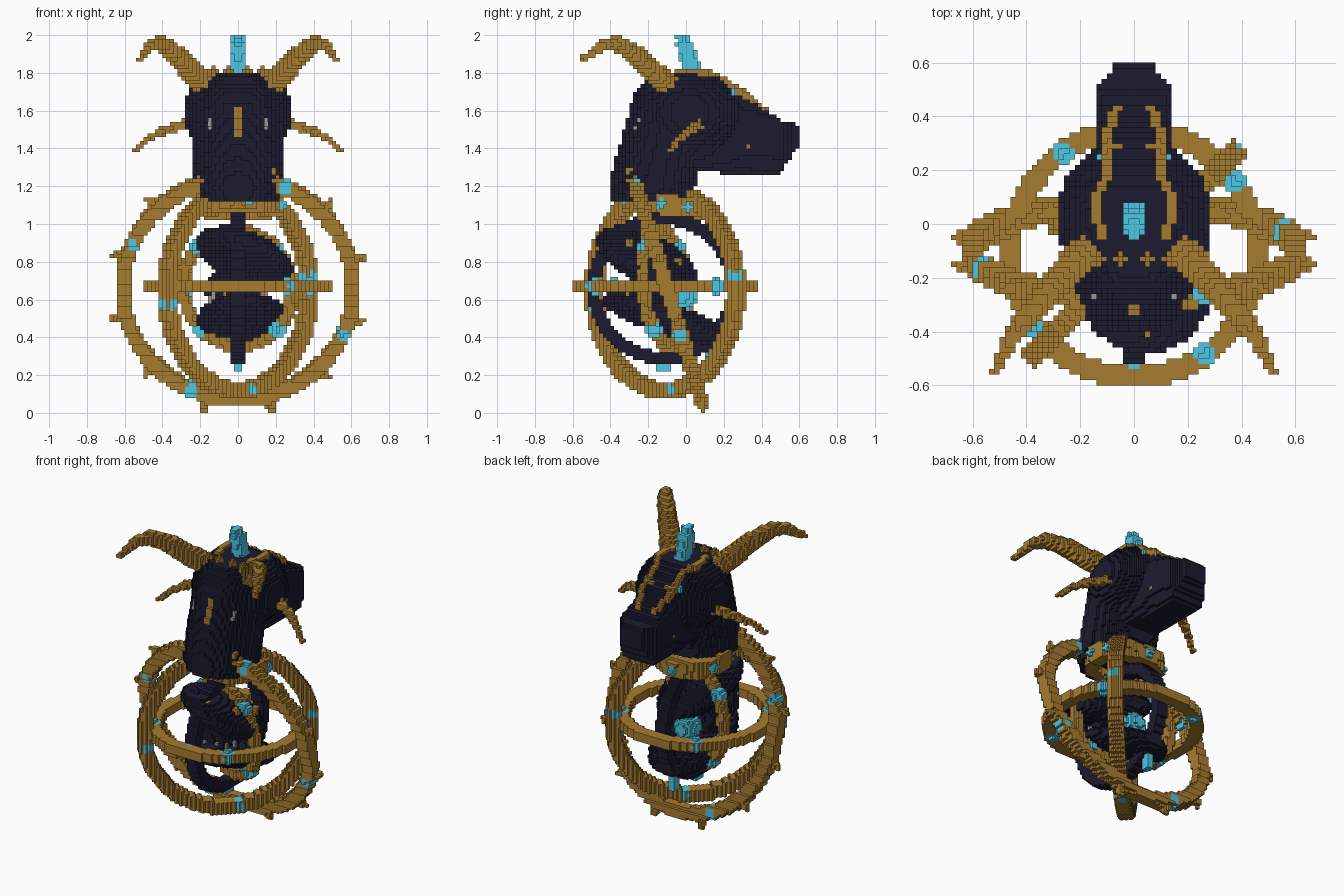
import bpy, math
from mathutils import Vector

if "Cube" in bpy.data.objects:
    bpy.data.objects.remove(bpy.data.objects["Cube"])

S = 0.02            # block size
owner = {}          # block -> part name
CORE = Vector((0, -0.11, 0.66))


def material(name, rgb):
    m = bpy.data.materials.new(name)
    m.use_nodes = True
    m.diffuse_color = (*rgb, 1)
    m.node_tree.nodes["Principled BSDF"].inputs["Base Color"].default_value = (*rgb, 1)
    return m


NAVY = material("dark navy", (0.011, 0.011, 0.029))
GOLD = material("old gold", (0.38, 0.2, 0.03))
CYAN = material("cyan crystal", (0.07, 0.57, 0.78))
GREY = material("pale grey", (0.32, 0.32, 0.30))


def cell(p):
    return tuple(math.floor(c / S) for c in p)


def fill(part, lo, hi, test, replace=False):
    """Claim every block in the box lo-hi whose centre passes the test."""
    a, b = cell(lo), cell(hi)
    for i in range(a[0], b[0] + 1):
        for j in range(a[1], b[1] + 1):
            for k in range(max(a[2], 0), min(b[2], 99) + 1):
                if (replace or (i, j, k) not in owner) and test((i + .5) * S, (j + .5) * S, (k + .5) * S):
                    owner[i, j, k] = part


def ball(part, c, r, replace=False):
    c = Vector(c)
    e = Vector((r, r, r))
    fill(part, c - e, c + e, lambda x, y, z: (Vector((x, y, z)) - c).length <= r, replace)


def sweep(part, path):
    """Mirrored pair of tapered tubes through points given as (x, y, z, radius)."""
    for sx in (1, -1):
        for p, q in zip(path, path[1:]):
            for n in range(13):
                v = Vector(p).lerp(Vector(q), n / 12)
                ball(part, (sx * v[0], v[1], v[2]), v[3])


def blob(part, c, r, lean=0, roll=0):
    def test(x, y, z):
        dx, dy = x - c[0], y - c[1]
        dz = z - c[2] + lean * dy + roll * dx
        return sum((d / s) ** 2 for d, s in zip((dx, dy, dz), r)) <= 1
    fill(part, [a - 2 * max(r) for a in c], [a + 2 * max(r) for a in c], test)


def ring(part, c, normal, radius, wide, deep):
    """Square-section ring; wide is radial, deep is along the axis."""
    c, n = Vector(c), Vector(normal).normalized()
    e = Vector((1, 1, 1)) * (radius + wide)

    def test(x, y, z):
        d = Vector((x, y, z)) - c
        h = d.dot(n)
        return abs(h) <= deep and abs((d - h * n).length - radius) <= wide
    fill(part, c - e, c + e, test)


def on_ring(c, normal, radius, degrees):
    n = Vector(normal).normalized()
    u = Vector((0, 0, 1)).cross(n)
    u = u.normalized() if u.length > .2 else Vector((1, 0, 0))
    v = n.cross(u)
    a = math.radians(degrees)
    return Vector(c) + radius * (math.cos(a) * u + math.sin(a) * v)


def inlay(part, x, zs):
    """Recolour the foremost head block at x for each height."""
    for z in zs:
        i, _, k = cell((x, 0, z))
        j = min((j for j in range(-30, 30) if owner.get((i, j, k)) == "head"), default=0)
        owner[i, j, k] = part


def drape(part, x, y):
    """Recolour the topmost head block and raise one block over it."""
    i, j, _ = cell((x, y, 0))
    k = max((k for k in range(50, 99) if owner.get((i, j, k)) == "head"), default=75)
    owner[i, j, k] = part
    owner.setdefault((i, j, k + 1), part)


def steps(a, b):
    return [a + S * n for n in range(round((b - a) / S) + 1)]


# Head: skull, neck and snout trimmed by one side outline
OUTLINE = [(-.41, 1.13), (-.41, 1.3), (-.36, 1.44), (-.31, 1.55), (-.28, 1.68), (-.2, 1.79), (0, 1.81),
           (.13, 1.8), (.3, 1.7), (.42, 1.6), (.51, 1.55), (.58, 1.54), (.61, 1.5), (.6, 1.42),
           (.55, 1.34), (.48, 1.25), (.3, 1.26), (.06, 1.28), (.04, 1.12)]


def in_outline(y, z):
    hit = False
    for (a, b), (c, d) in zip(OUTLINE, OUTLINE[1:] + OUTLINE[:1]):
        if (b > z) != (d > z) and y < a + (z - b) * (c - a) / (d - b):
            hit = not hit
    return hit


def head(x, y, z):
    if not in_outline(y, z):
        return False
    skull = (x / .29) ** 2 + ((y - .02) / .3) ** 2 + ((z - 1.59) / .25) ** 2 <= 1
    t = min(max((z - 1.2) / .4, 0), 1)
    neck = x * x + (y + .175 - .105 * t) ** 2 + (z - 1.2 - .4 * t) ** 2 <= .235 ** 2
    w = .135 + max(0, .3 - y) * .15 - max(0, y - .52) * .9
    snout = y > -.05 and abs(x / w) ** 4 + abs((z - 1.55 + .2 * y) / (.28 - .13 * y)) ** 2.8 <= 1
    return skull or neck or snout


fill("head", (-.3, -.42, 1.1), (.3, .62, 1.84), head)

# Face inlays: brow strip and eyes
for x in (-.01, .01):
    inlay("brow_strip", x, steps(1.47, 1.61))
for x in (-.15, .15):
    inlay("eyes", x, steps(1.51, 1.55))

# Gold ridges along the top of the snout, with a cross bar and gems
for s in (1, -1):
    for y in steps(-.05, .43):
        edge = .138 - max(0, y - .1) * .15 + .01 * math.sin(y * 25)
        drape("snout_ridges", s * edge, y)
        drape("snout_ridges", s * (edge - S), y)
    for x in steps(.05, .07):
        drape("snout_ridges", s * x, .29)
    drape("snout_gems", s * .13, .25)
    ball("snout_studs", (s * .13, .33, 1.41), .018, True)

# Horns, cheek tusks and crown points
sweep("horns", [(.16, -.08, 1.72, .065), (.25, -.18, 1.81, .062), (.33, -.27, 1.9, .053),
                (.41, -.36, 1.955, .043), (.47, -.45, 1.94, .031), (.52, -.55, 1.87, .018)])
sweep("cheek_tusks", [(.26, .07, 1.53, .03), (.38, .02, 1.5, .024),
                      (.48, -.04, 1.45, .018), (.55, -.08, 1.39, .014)])
for x in (.05, .13):
    sweep("crown_points", [(x, -.13, 1.76, .025), (x, -.13, 1.82, .02)])

# Crystal on top of the head, stepped at its tip
fill("crown_crystal", (-.06, -.08, 1.78), (.06, .1, 1.999),
     lambda x, y, z: (x / .045) ** 2 + ((y - .03 + (z - 1.82) * .28) / .05) ** 2 <= (1 if z < 1.96 else .5))

# Cage rings: (name, centre, normal, radius, radial half, axial half), then gem angle and spacing
TILT = (0, .95, .29)
RINGS = [(("great_ring", (0, -.1, .66), TILT, .61, .04, .04), 24, 90),
         (("level_ring", (0, -.11, .67), (0, 0, 1), .46, .04, .03), 35, 90),
         (("diagonal_ring", (0, -.11, .65), (1, -1, 0), .53, .04, .038), 8, 90),
         (("inner_ring", CORE, (.4, 1, .12), .31, .03, .03), 45, 90),
         (("collar_ring", (0, -.09, 1.1), (0, .12, 1), .2, .04, .055), 25, 65)]
for spec, start, gap in RINGS:
    ring(*spec)

# Spikes, feet and gems set around the cage
name, c, n, r, wide, deep = RINGS[0][0]
for k in range(12):
    a = 16 + 30 * k
    for reach in (.04, .065):
        ball("ring_spikes", on_ring(c, n, r + reach, a), .024)
sweep("feet", [(.17, .08, .06, .03), (.18, .09, .01, .016)])
for (name, c, n, r, wide, deep), start, gap in RINGS:
    for a in range(start, start + 360, gap):
        if name == "collar_ring":
            ball("ring_gems", on_ring(c, n, r + wide, a), .026, True)
        else:
            ball("ring_gems", on_ring(c, n, r, a), .045, True)

# Dark hoop standing in the cage, with its pendant crystal
ring("dark_hoop", (0, -.12, .66), (1, 0, 0), .37, .035, .04)
fill("pendant_crystal", (-.02, .1, .25), (.019, .15, .32), lambda x, y, z: True, True)
fill("pendant_crystal", (-.02, -.14, .23), (.019, -.1, .26), lambda x, y, z: True, True)
ball("pendant_crystal", (0, -.51, .67), .03, True)

# Dark jaws and throat around a glowing core, teeth between
blob("upper_jaw", (.04, -.21, .82), (.26, .27, .12), lean=.35, roll=.3)
blob("lower_jaw", (.02, -.11, .5), (.24, .34, .09), lean=.3, roll=-.05)
ball("glowing_core", (0, -.02, .62), .08)
blob("throat", (-.02, -.2, .66), (.17, .12, .1))
for k in range(1, 8):
    a = math.radians(180 + 22.5 * k)
    p = Vector((.17 * math.cos(a), -.18 + .17 * math.sin(a), .59))
    fill("teeth" if k % 3 else "jaw_studs", p, p + Vector((0, 0, .06)), lambda x, y, z: True)
for k in range(10):
    a = k * 2.4
    p = (.03 + .2 * math.cos(a), -.2 + .2 * math.sin(a), .86 - .07 * math.sin(a))
    ball("jaw_studs", p, .024, True)

# Build one blocky mesh per part, keeping only outer faces
COLOURS = {NAVY: "head dark_hoop upper_jaw lower_jaw throat", GREY: "eyes teeth",
           CYAN: "snout_gems crown_crystal ring_gems pendant_crystal glowing_core"}
colour_of = {name: m for m, names in COLOURS.items() for name in names.split()}

for part in sorted(set(owner.values())):
    verts, faces = {}, []
    for block in (b for b, name in owner.items() if name == part):
        for axis in range(3):
            for side in (0, 1):
                near = list(block)
                near[axis] += 2 * side - 1
                if tuple(near) in owner:
                    continue
                quad = []
                for u, v in ((0, 0), (1, 0), (1, 1), (0, 1)):
                    p = list(block)
                    p[axis] += side
                    p[(axis + 1) % 3] += u
                    p[(axis + 2) % 3] += v
                    quad.append(verts.setdefault(tuple(p), len(verts)))
                faces.append(quad if side else quad[::-1])
    if not faces:
        continue
    mesh = bpy.data.meshes.new(part)
    mesh.from_pydata([[S * q for q in p] for p in verts], [], faces)
    mesh.materials.append(colour_of.get(part, GOLD))
    bpy.context.collection.objects.link(bpy.data.objects.new(part, mesh))
